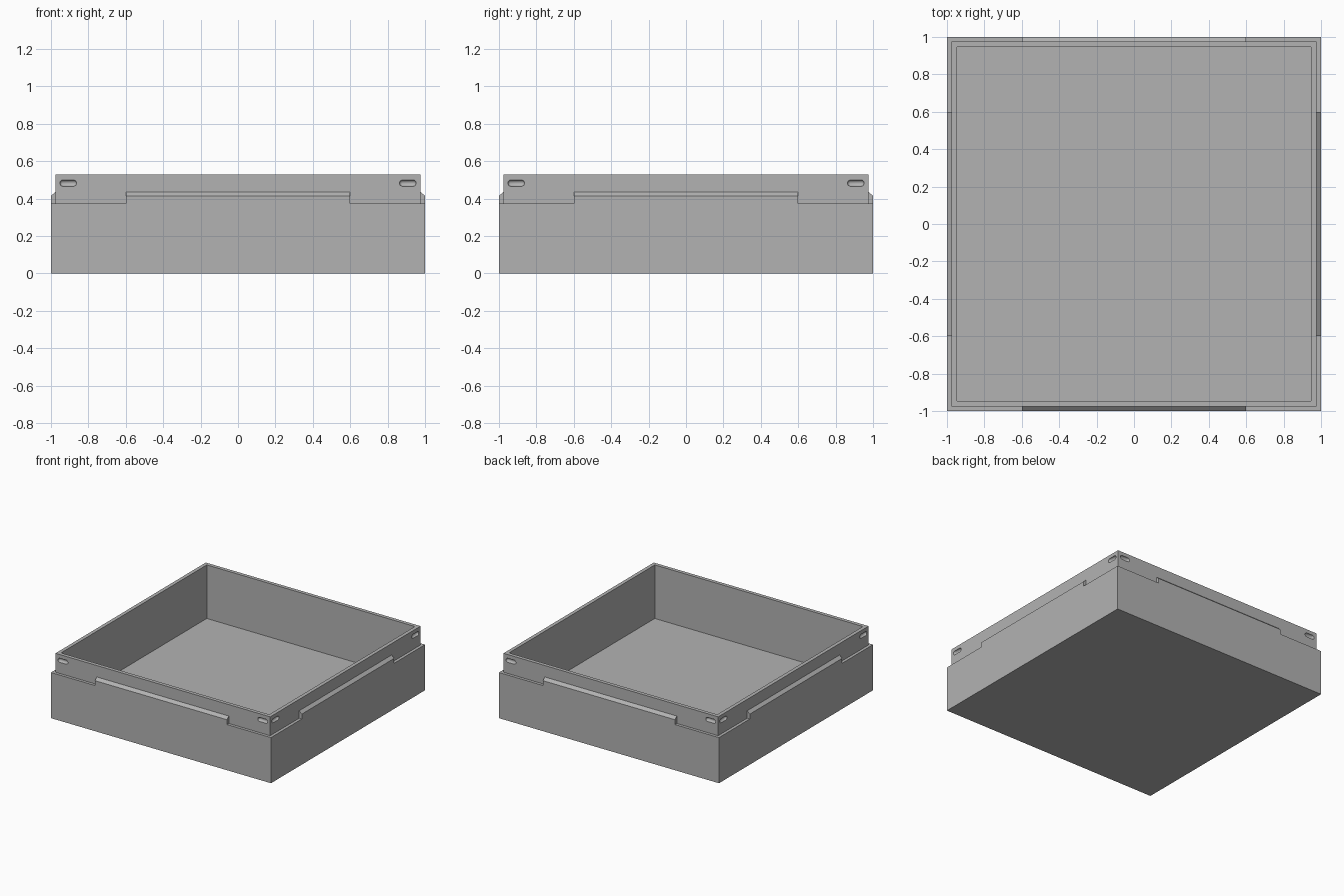
import bpy, bmesh, math
from mathutils import Matrix, Vector

cube = bpy.data.objects.get("Cube")
if cube:
    bpy.data.objects.remove(cube, do_unlink=True)

LEDGE, RIM, FLOOR = 0.375, 0.53, 0.09
LIP, INNER, TAB = 0.976, 0.946, 0.6

grey = bpy.data.materials.new("light grey")
grey.use_nodes = True
grey.diffuse_color = (0.45, 0.45, 0.45, 1)
grey.node_tree.nodes["Principled BSDF"].inputs["Base Color"].default_value = grey.diffuse_color


def finish(name, bm):
    bmesh.ops.recalc_face_normals(bm, faces=bm.faces)
    mesh = bpy.data.meshes.new(name)
    bm.to_mesh(mesh)
    bm.free()
    mesh.materials.append(grey)
    obj = bpy.data.objects.new(name, mesh)
    bpy.context.collection.objects.link(obj)
    return obj


# Box body: square rings lofted from the base, over the rim, to the inner floor
bm = bmesh.new()
rings = []
for r, z in [(1, 0), (1, LEDGE), (LIP, LEDGE), (LIP, RIM), (INNER, RIM), (INNER, FLOOR)]:
    rings.append([bm.verts.new((sx * r, sy * r, z))
                  for sx, sy in ((-1, -1), (1, -1), (1, 1), (-1, 1))])
for a, b in zip(rings, rings[1:]):
    for i in range(4):
        j = (i + 1) % 4
        bm.faces.new((a[i], a[j], b[j], b[i]))
bm.faces.new(rings[0])
bm.faces.new(rings[-1])
body = finish("box_body", bm)

# Detent grooves: a pill-shaped cutter near each end of each lip side
bm = bmesh.new()
for side in range(4):
    turn = Matrix.Rotation(side * math.pi / 2, 4, 'Z')
    for end in (-1, 1):
        # A ball split at its middle and pulled out sideways makes the pill
        pill = bmesh.ops.create_uvsphere(bm, u_segments=16, v_segments=9, radius=0.017,
                                         matrix=Matrix.Rotation(math.pi / 2, 4, 'Y'))["verts"]
        for v in pill:
            v.co.x += math.copysign(0.028, v.co.x)
        spot = Matrix.Translation((end * 0.908, -LIP, 0.483))
        bmesh.ops.transform(bm, matrix=turn @ spot, verts=pill)
cutter = finish("groove_cutter", bm)
cutter.hide_render = True
cut = body.modifiers.new("grooves", 'BOOLEAN')
cut.operation = 'DIFFERENCE'
cut.solver = 'EXACT'
cut.object = cutter
bpy.context.view_layer.objects.active = body
bpy.ops.object.modifier_apply(modifier=cut.name)
bpy.data.objects.remove(cutter, do_unlink=True)

# Raised tabs with sloped tops, one in the middle of each side
for side, name in enumerate(("front", "left", "back", "right")):
    bm = bmesh.new()
    outline = [(-1, LEDGE), (-LIP, LEDGE), (-LIP, 0.436), (-1, 0.415)]
    face = bm.faces.new([bm.verts.new((-TAB, y, z)) for y, z in outline])
    extruded = bmesh.ops.extrude_face_region(bm, geom=[face])["geom"]
    bmesh.ops.translate(bm, vec=Vector((2 * TAB, 0, 0)),
                        verts=[g for g in extruded if isinstance(g, bmesh.types.BMVert)])
    bm.transform(Matrix.Rotation(side * math.pi / 2, 4, 'Z'))
    finish(name + "_tab", bm)

# Smooth the grooves while keeping the box edges sharp
bpy.ops.object.select_all(action='DESELECT')
body.select_set(True)
bpy.context.view_layer.objects.active = body
bpy.ops.object.shade_smooth_by_angle(angle=math.radians(30))
